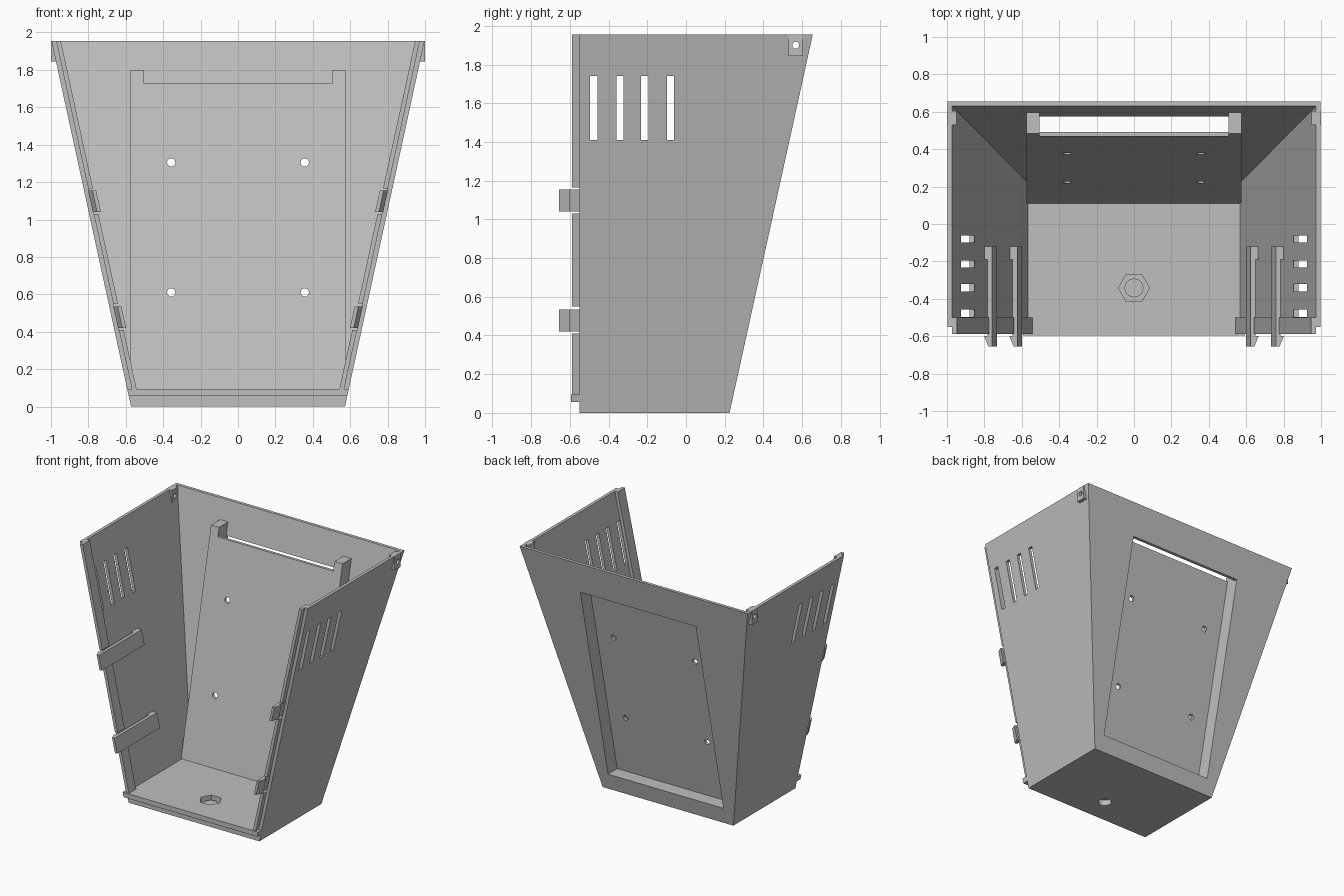
import bpy, bmesh, math
from mathutils import Matrix

cube = bpy.data.objects.get("Cube")
if cube:
    bpy.data.objects.remove(cube, do_unlink=True)

# One plain grey material
grey = bpy.data.materials.new("plain_grey")
grey.use_nodes = True
grey.diffuse_color = (0.52, 0.52, 0.52, 1)
grey.node_tree.nodes["Principled BSDF"].inputs["Base Color"].default_value = (0.52, 0.52, 0.52, 1)

TOP, FRONT, WALL = 1.955, -0.55, 0.025
FLOOR = 0.095


def side_x(z):
    return 0.572 + 0.2175 * z


def back_y(z):
    return 0.225 + 0.22 * z


def rect(x0, x1, y0, y1):
    return [(x0, y0), (x1, y0), (x1, y1), (x0, y1)]


def ring(n, r, cx=0, cy=0):
    return [(cx + r * math.cos(math.tau * i / n), cy + r * math.sin(math.tau * i / n)) for i in range(n)]


def add_loft(bm, z0, z1, outline, matrix=Matrix()):
    """Join the outline at z0 to the outline at z1 as a closed solid."""
    low = [bm.verts.new(matrix @ Matrix.Translation((x, y, z0)).translation) for x, y in outline(z0)]
    high = [bm.verts.new(matrix @ Matrix.Translation((x, y, z1)).translation) for x, y in outline(z1)]
    bm.faces.new(low[::-1])
    bm.faces.new(high)
    for i in range(len(low)):
        j = (i + 1) % len(low)
        bm.faces.new((low[i], low[j], high[j], high[i]))


def make(name, solids, mirror=False, cuts=()):
    """Build an object from lofts, cut it with other lofts, mirror it in x."""
    bm = bmesh.new()
    for solid in solids:
        add_loft(bm, *solid)
    bmesh.ops.recalc_face_normals(bm, faces=bm.faces)
    mesh = bpy.data.meshes.new(name)
    bm.to_mesh(mesh)
    bm.free()
    mesh.materials.append(grey)
    obj = bpy.data.objects.new(name, mesh)
    bpy.context.collection.objects.link(obj)
    bpy.context.view_layer.objects.active = obj
    if cuts:
        cutter = make(name + "_cutter", cuts)
        cutter.hide_render = True
        mod = obj.modifiers.new("cut", 'BOOLEAN')
        mod.operation, mod.solver, mod.object = 'DIFFERENCE', 'EXACT', cutter
        bpy.context.view_layer.objects.active = obj
        bpy.ops.object.modifier_apply(modifier="cut")
        bpy.data.objects.remove(cutter, do_unlink=True)
    if mirror:
        obj.modifiers.new("mirror", 'MIRROR')
        bpy.ops.object.modifier_apply(modifier="mirror")
    return obj


def along_x(y, z):
    return Matrix.Translation((0, y, z)) @ Matrix.Rotation(math.pi / 2, 4, 'Y')


def along_y(x, z):
    return Matrix.Translation((x, 0, z)) @ Matrix.Rotation(-math.pi / 2, 4, 'X')


# Side walls with vent slots and a pin hole
slots = [(1.41, 1.74, lambda z, y=y: rect(0.7, 1.2, y - 0.019, y + 0.019))
         for y in (-0.477, -0.341, -0.213, -0.08)]
pin_hole = (0.8, 1.2, lambda z: ring(20, 0.018), along_x(0.567, 1.9))
make("side_walls", [(0, TOP, lambda z: rect(side_x(z) - WALL, side_x(z), FRONT, back_y(z)))],
     True, slots + [pin_hole])

# Upright ears at the rear top corners
make("corner_ears", [(1.845, TOP, lambda z: rect(0.95, 1.0, 0.53, 0.605))], True, [pin_hole])

# Sloping back wall with a large opening
make("back_wall", [(0, TOP, lambda z: rect(WALL - side_x(z), side_x(z) - WALL, back_y(z) - WALL, back_y(z)))],
     cuts=[(0.13, 1.70, lambda z: rect(-0.505, 0.505, back_y(z) - 0.06, back_y(z) + 0.06))])

# Floor with a drilled hole and a six-sided nut recess
make("floor", [(0, FLOOR, lambda z: rect(WALL - side_x(z), side_x(z) - WALL, FRONT, back_y(z) - WALL))],
     cuts=[(-0.1, 0.07, lambda z: ring(32, 0.05, 0, -0.342)),
           (0.045, 0.2, lambda z: ring(6, 0.083, 0, -0.342))])

# Lip along the front of the floor
make("front_lip", [(0.057, FLOOR, lambda z: rect(-side_x(z), side_x(z), -0.595, FRONT))])

# Recessed mounting panel, its side posts and its sill
make("mounting_panel", [(FLOOR, 1.73, lambda z: rect(-0.505, 0.505, back_y(z) - 0.137, back_y(z) - 0.115))],
     cuts=[(-0.2, 0.9, lambda z: ring(20, 0.022), along_y(x, z))
           for x in (-0.357, 0.357) for z in (0.61, 1.305)])
make("panel_side_posts", [(FLOOR, 1.80, lambda z: rect(0.505, 0.575, back_y(z) - 0.137, back_y(z) - WALL))], True)
make("panel_sill", [(FLOOR, 0.13, lambda z: rect(-0.505, 0.505, back_y(z) - 0.115, back_y(z) - WALL))])

# Inner rims along the front edges, broken at the clips
make("front_rims", [(a, b, lambda z: rect(side_x(z) - 0.05, side_x(z) - WALL, -0.588, -0.50))
                    for a, b in ((FLOOR, 0.41), (0.55, 1.03), (1.165, TOP))], True)

# Snap clips: hooked tip, long arm and root block
clip = [(0.065, -0.655), (0.045, -0.655), (0.022, -0.60), (0.04, -0.60),
        (0.04, -0.19), (0.015, -0.19), (0.015, -0.12), (0.065, -0.12)]
make("snap_clips", [(a, a + 0.115, lambda z: [(side_x(z) - d, y) for d, y in clip])
                    for a in (0.42, 1.04)], True)
